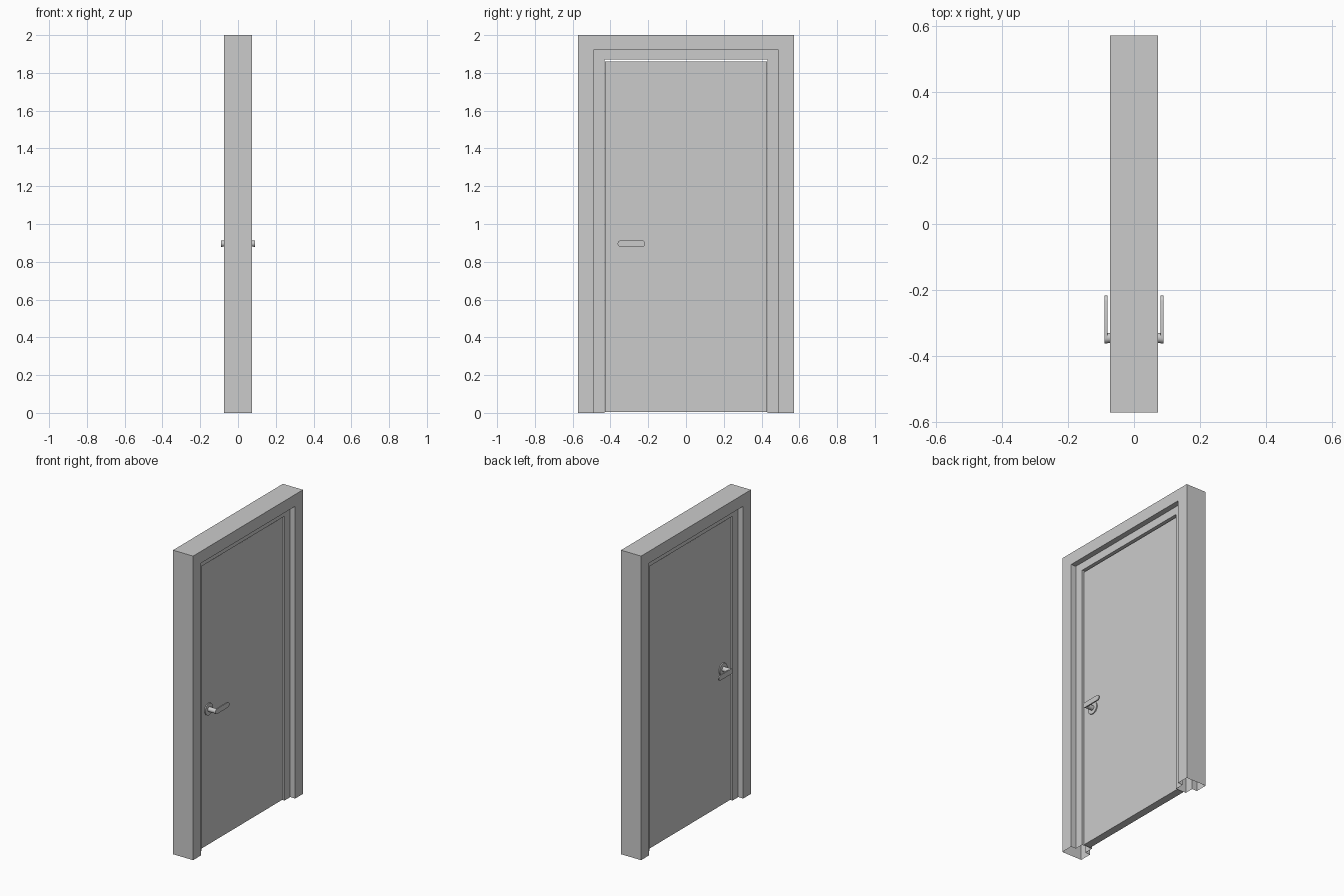
import bpy, bmesh
from math import pi, sin, cos

if "Cube" in bpy.data.objects:
    bpy.data.objects.remove(bpy.data.objects["Cube"])


def make_object(name, bm, smooth=False):
    bmesh.ops.recalc_face_normals(bm, faces=bm.faces)
    mesh = bpy.data.meshes.new(name)
    bm.to_mesh(mesh)
    bm.free()
    ob = bpy.data.objects.new(name, mesh)
    bpy.context.collection.objects.link(ob)
    if smooth:
        bpy.ops.object.select_all(action='DESELECT')
        ob.select_set(True)
        bpy.context.view_layer.objects.active = ob
        bpy.ops.object.shade_smooth_by_angle()
    return ob


def prism_x(name, outline, x0, x1):
    """Extrude a (y, z) outline along x."""
    bm = bmesh.new()
    a = [bm.verts.new((x0, y, z)) for y, z in outline]
    b = [bm.verts.new((x1, y, z)) for y, z in outline]
    bm.faces.new(a)
    bm.faces.new(b)
    n = len(a)
    for i in range(n):
        j = (i + 1) % n
        bm.faces.new((a[i], a[j], b[j], b[i]))
    return make_object(name, bm, smooth=len(outline) > 4)


def arc(y, z, r, start, end, n):
    return [(y + r * cos(start + (end - start) * i / n),
             z + r * sin(start + (end - start) * i / n)) for i in range(n + 1)]


# Door frame: stepped profile (x, half width, top height) swept up, across and down, open underneath
half = [(.073, .571, 2.0), (.073, .49, 1.922), (.037, .49, 1.922), (.037, .431, 1.87)]
profile = half + [(-x, y, z) for x, y, z in reversed(half)]
bm = bmesh.new()
rings = [[bm.verts.new((x, side * y, z * up)) for x, y, z in profile]
         for side, up in ((-1, 0), (-1, 1), (1, 1), (1, 0))]
for r0, r1 in zip(rings, rings[1:]):
    for i in range(len(profile)):
        j = (i + 1) % len(profile)
        bm.faces.new((r0[i], r0[j], r1[j], r1[i]))
make_object("door_frame", bm)

# Door leaf
prism_x("door_leaf", [(-.43, .004), (.43, .004), (.43, 1.86), (-.43, 1.86)], -.025, .025)

# Handles on both faces: rosette, spindle and lever
HY, HZ = -.345, .896
for side, label in ((1, "right"), (-1, "left")):
    prism_x(label + "_rosette", arc(HY, HZ, .039, 0, 2 * pi, 32)[:-1], side * .024, side * .032)
    prism_x(label + "_spindle", arc(HY, HZ, .0155, 0, 2 * pi, 24)[:-1], side * .03, side * .0885)
    lever = arc(HY, HZ, .017, pi / 2, 3 * pi / 2, 10) + arc(-.233, HZ, .017, -pi / 2, pi / 2, 10)
    prism_x(label + "_lever", lever, side * .081, side * .089)
